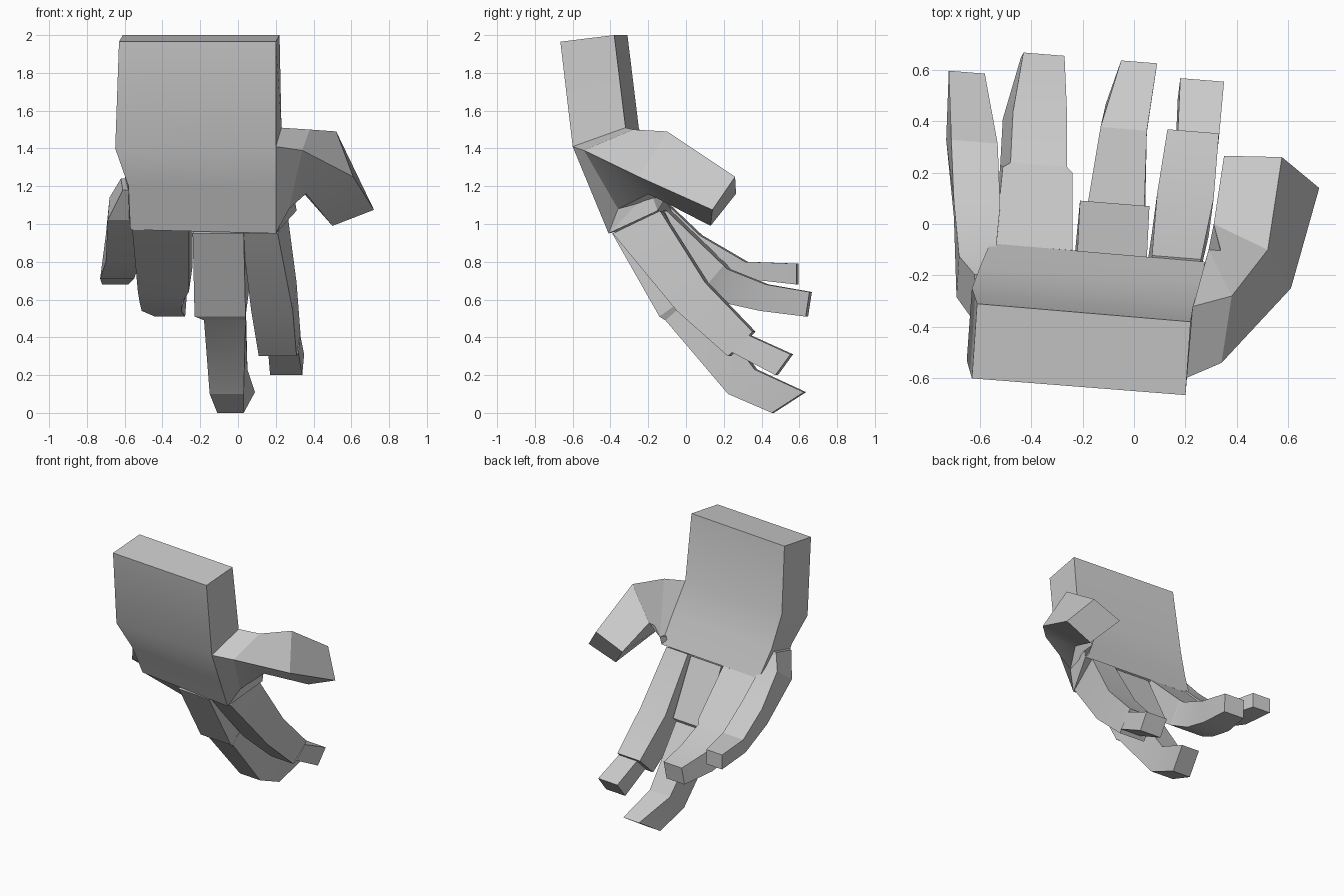
import bpy
import bmesh
from math import radians
from mathutils import Vector

default_cube = bpy.data.objects.get("Cube")
if default_cube:
    bpy.data.objects.remove(default_cube, do_unlink=True)

# Single plain grey material
grey = bpy.data.materials.new("plain grey")
grey.use_nodes = True
colour = (0.6, 0.6, 0.6, 1.0)
grey.diffuse_color = colour
grey.node_tree.nodes["Principled BSDF"].inputs["Base Color"].default_value = colour


def loft(name, rings, smooth_angle=20):
    """Join four-cornered rings into a closed solid."""
    bm = bmesh.new()
    loops = [[bm.verts.new(Vector(point)) for point in ring] for ring in rings]
    for lower, upper in zip(loops, loops[1:]):
        for i in range(4):
            j = (i + 1) % 4
            bm.faces.new((lower[i], lower[j], upper[j], upper[i]))
    bm.faces.new(reversed(loops[0]))
    bm.faces.new(loops[-1])
    bmesh.ops.recalc_face_normals(bm, faces=bm.faces)
    mesh = bpy.data.meshes.new(name)
    bm.to_mesh(mesh)
    bm.free()
    mesh.materials.append(grey)
    part = bpy.data.objects.new(name, mesh)
    bpy.context.collection.objects.link(part)
    bpy.ops.object.select_all(action="DESELECT")
    part.select_set(True)
    bpy.context.view_layer.objects.active = part
    bpy.ops.object.shade_smooth_by_angle(angle=radians(smooth_angle))
    return part


def finger_ring(left, right, shift, outer_y, outer_z, inner_y, inner_z):
    """Finger cross-section: an outer edge and a sideways-shifted inner edge."""
    skew = 0.04 * (right - left)
    return [
        (left, outer_y + skew, outer_z),
        (right, outer_y - skew, outer_z),
        (right + shift, inner_y - skew, inner_z),
        (left + shift, inner_y + skew, inner_z),
    ]


# Rings shared by the wrist, palm and thumb
wrist_top = [(-.63, -.6, 1.965), (.2, -.665, 1.965), (.22, -.38, 2), (-.61, -.31, 2)]
wrist_base = [(-.65, -.53, 1.4), (.2, -.6, 1.41), (.23, -.32, 1.51), (-.63, -.25, 1.51)]
palm_middle = [(-.58, -.44, 1.2), (.2, -.5, 1.18), (.28, -.22, 1.27), (-.6, -.17, 1.27)]
knuckles = [(-.57, -.33, .97), (.2, -.41, .95), (.31, -.15, 1.07), (-.56, -.075, 1.07)]

# Wrist and palm form one continuous skin
loft("wrist_and_palm", [wrist_top, wrist_base, palm_middle, knuckles])

# Thumb: flares from the side of the palm, then bends to the back
thumb_root = [wrist_base[2], wrist_base[1], knuckles[1], knuckles[2]]
thumb_base = [(.38, -.28, 1.5), (.34, -.54, 1.39), (.27, -.36, 1.08), (.29, -.1, 1.15)]
thumb_knuckle = [(.52, -.1, 1.49), (.61, -.25, 1.25), (.36, -.2, 1.16), (.31, 0, 1.29)]
thumb_tip = [(.575, .26, 1.25), (.72, .14, 1.075), (.5, .13, .99), (.35, .265, 1.16)]
loft("thumb", [thumb_root, thumb_base, thumb_knuckle, thumb_tip])

# Fingers, each listed from root to tip, with a step where the segments narrow
fingers = {
    "index_finger": [
        (.02, .21, .05, -.38, .95, -.13, 1.07),
        (.07, .29, .02, -.04, .54, .11, .69),
        (.11, .31, .02, .23, .3, .36, .43),
        (.16, .32, .01, .25, .32, .34, .41),
        (.17, .34, .01, .48, .2, .56, .31),
    ],
    "middle_finger": [
        (-.24, .03, .02, -.38, .95, -.12, 1.06),
        (-.23, .04, .02, -.13, .51, .08, .66),
        (-.18, .04, 0, -.1, .49, .07, .64),
        (-.15, .03, .02, .23, .1, .37, .23),
        (-.11, .03, .06, .46, 0, .63, .11),
    ],
    "ring_finger": [
        (-.56, -.26, .02, -.34, .97, -.09, 1.07),
        (-.53, -.26, .02, .09, .64, .21, .78),
        (-.52, -.3, .04, .22, .58, .23, .76),
        (-.51, -.3, .04, .4, .54, .43, .68),
        (-.44, -.28, .01, .64, .51, .66, .64),
    ],
    "little_finger": [
        (-.61, -.5, -.01, -.4, 1.18, -.2, 1.24),
        (-.69, -.55, .01, -.29, 1.02, -.13, 1.14),
        (-.7, -.52, 0, .02, .8, .08, .94),
        (-.73, -.55, .02, .32, .71, .32, .8),
        (-.72, -.58, 0, .59, .68, .59, .79),
    ],
}
for name, sections in fingers.items():
    loft(name, [finger_ring(*section) for section in sections])
